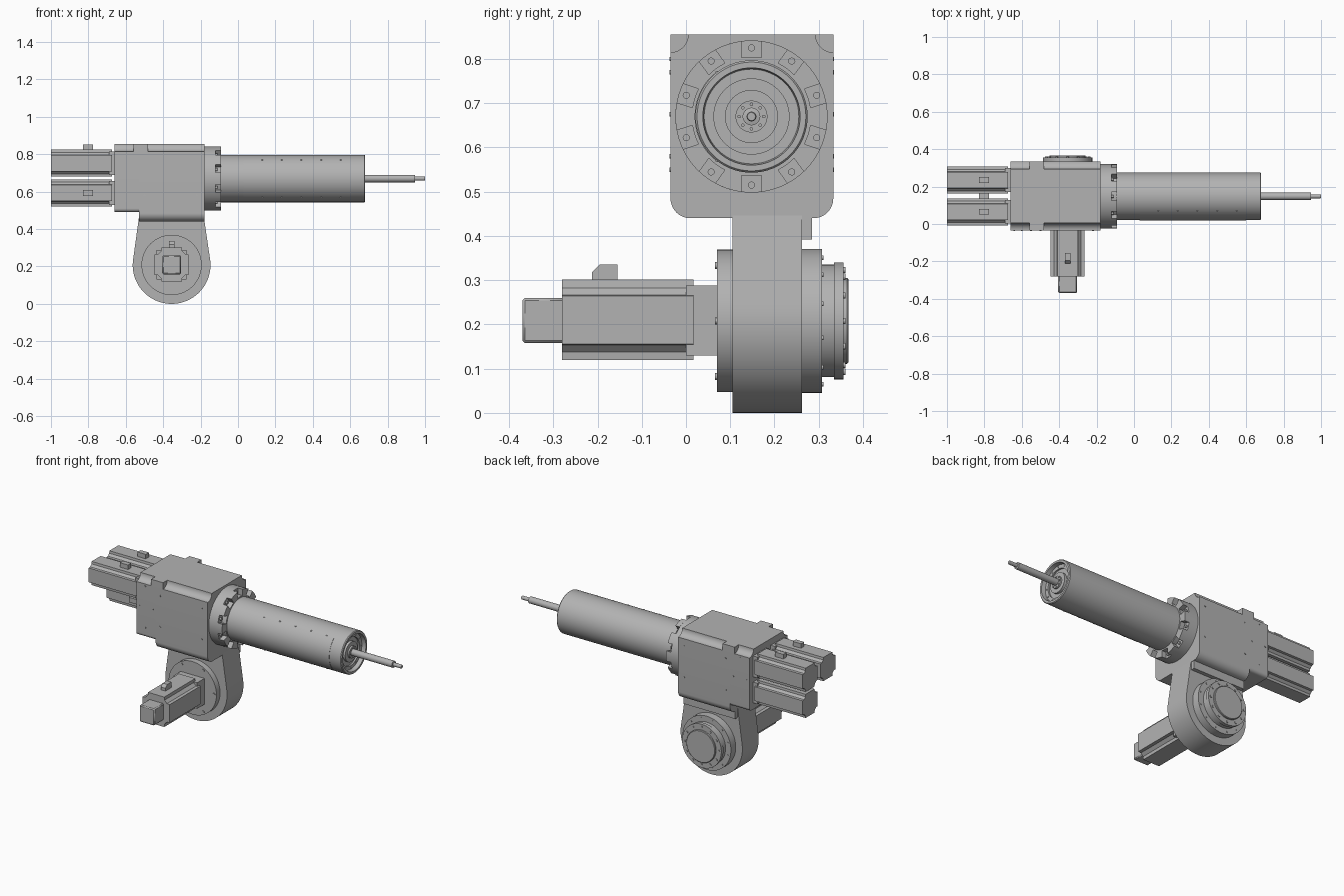
import bpy, bmesh
from math import sin, cos, pi, radians

cube = bpy.data.objects.get("Cube")
if cube:
    bpy.data.objects.remove(cube, do_unlink=True)

GREY = (0.45, 0.45, 0.45, 1)
mat = bpy.data.materials.new("machine_grey")
mat.use_nodes = True
mat.diffuse_color = GREY
mat.node_tree.nodes["Principled BSDF"].inputs["Base Color"].default_value = GREY
parts = []

# Map profile coordinates (u, v) and depth w to world space for an extrusion axis
AXES = {"x": lambda u, v, w: (w, u, v),
        "y": lambda u, v, w: (u, w, v),
        "z": lambda u, v, w: (u, v, w)}


def finish(name, bm):
    bmesh.ops.recalc_face_normals(bm, faces=bm.faces)
    mesh = bpy.data.meshes.new(name)
    bm.to_mesh(mesh)
    bm.free()
    mesh.materials.append(mat)
    ob = bpy.data.objects.new(name, mesh)
    bpy.context.collection.objects.link(ob)
    parts.append(ob)
    return ob


def prism(name, axis, pts, a, b):
    bm = bmesh.new()
    place = AXES[axis]
    lo, hi = [[bm.verts.new(place(u, v, w)) for u, v in pts] for w in (a, b)]
    bm.faces.new(lo)
    bm.faces.new(hi)
    for i in range(len(pts)):
        j = (i + 1) % len(pts)
        bm.faces.new((lo[i], lo[j], hi[j], hi[i]))
    return finish(name, bm)


def arc(u, v, r, start, end, n=12):
    return [(u + r * cos(radians(start + (end - start) * i / n)),
             v + r * sin(radians(start + (end - start) * i / n))) for i in range(n + 1)]


def rect(u0, u1, v0, v1):
    return [(u0, v0), (u1, v0), (u1, v1), (u0, v1)]


def lathe(name, axis, u, v, profile, n=64):
    """Turn (radius, position) pairs about an axis; both ends are closed."""
    bm = bmesh.new()
    place = AXES[axis]
    rings = [[bm.verts.new(place(u + r * cos(2 * pi * i / n), v + r * sin(2 * pi * i / n), w))
              for i in range(n)] for r, w in profile]
    for p, q in zip(rings, rings[1:]):
        for i in range(n):
            j = (i + 1) % n
            bm.faces.new((p[i], p[j], q[j], q[i]))
    bm.faces.new(rings[0])
    bm.faces.new(rings[-1])
    return finish(name, bm)


def disc(name, axis, u, v, r, a, b, n=64):
    return lathe(name, axis, u, v, [(r, a), (r, b)], n)


def bolt_ring(name, axis, u, v, radius, count, r, a, b, start=0):
    for i in range(count):
        t = radians(start + 360 * i / count)
        disc(name, axis, u + radius * cos(t), v + radius * sin(t), r, a, b, 12)


def motor_section(u, v, s):
    """Square of half-width s with notched corners."""
    corner = [(1, .6), (.8, .62), (.62, .8), (.6, 1)]
    pts = []
    for _ in range(4):
        pts += [(u + s * p, v + s * q) for p, q in corner]
        corner = [(-q, p) for p, q in corner]
    return pts


# Main housing: scalloped upper edges, rounded lower edges
Y0, Y1, TOP = -0.035, 0.333, 0.855
AY, AZ = 0.148, 0.67


def housing_section(bottom, r):
    return (arc(Y0 + r, bottom + r, r, 180, 270) + arc(Y1 - r, bottom + r, r, 270, 360)
            + arc(Y1, TOP, 0.04, 270, 180) + arc(Y0, TOP, 0.04, 360, 270))


prism("housing", "x", housing_section(0.44, 0.045), -0.53, -0.18)
prism("housing_rear", "x", housing_section(0.49, 0.02), -0.66, -0.53)
for y in (Y0, Y1 - 0.04):
    prism("corner_lug", "x", rect(y, y + 0.04, TOP - 0.04, TOP), -0.56, -0.48)
for y in (Y0, Y1):
    for x, z in [(-.6, .8), (-.5, .77), (-.22, .77), (-.64, .675), (-.55, .675),
                 (-.6, .55), (-.5, .58), (-.22, .58)]:
        disc("housing_screw", "y", x, z, 0.005, y - 0.002, y + 0.002, 12)

# Arm flange with ten bolt pockets around the rim
disc("flange_base", "x", AY, AZ, 0.172, -0.18, -0.12)
rim = []
for i in range(10):
    c = 90 + 36 * i
    rim += arc(AY, AZ, 0.135, c - 9.5, c + 9.5, 4) + arc(AY, AZ, 0.172, c + 7.5, c + 28.5, 6)
prism("flange_rim", "x", rim, -0.12, -0.09)
bolt_ring("flange_bolt", "x", AY, AZ, 0.155, 10, 0.008, -0.12, -0.11, 90)

# Arm tube with a recessed stepped end, and its long shaft
lathe("arm_tube", "x", AY, AZ, [
    (.127, -.09), (.127, .675), (.123, .68), (.11, .68), (.107, .655), (.085, .655),
    (.085, .645), (.06, .645), (.06, .66), (.036, .66), (.036, .67), (.01, .67)])
lathe("arm_shaft", "x", AY, AZ, [
    (.02, .66), (.02, .945), (.011, .947), (.011, .996), (.009, 1)], 32)
bolt_ring("tube_end_screw", "x", AY, AZ, 0.097, 12, 0.004, 0.65, 0.658)
bolt_ring("hub_screw", "x", AY, AZ, 0.028, 8, 0.004, 0.665, 0.674)

# Curved access cover on the front of the tube, with its screws
prism("tube_cover", "x", arc(AY, AZ, 0.1285, 131, 229, 24) + arc(AY, AZ, 0.12, 229, 131, 24),
      0.03, 0.6)
for i in range(5):
    for t in (128, 232):
        t = radians(t)
        disc("cover_screw", "x", AY + 0.126 * cos(t), AZ + 0.126 * sin(t), 0.004,
             0.125 + 0.105 * i, 0.133 + 0.105 * i, 12)

# Three rear drive motors, one connector each
S = 0.072
for name, y, z in [("front_upper_motor", 0.065, 0.752), ("back_upper_motor", 0.235, 0.752),
                   ("back_lower_motor", 0.235, 0.593)]:
    prism(name, "x", motor_section(y, z, S), -1, -0.675)
    f = S * 0.88
    prism(name + "_flange", "x", rect(y - f, y + f, z - f, z + f), -0.69, -0.65)
    if "upper" in name:
        plug = rect(y - .015, y + .015, z + S - .01, z + S + .027)
    else:
        plug = rect(y - S - .027, y - S + .01, z - .015, z + .015)
    prism(name + "_connector", "x", plug, -0.83, -0.775)

# Shoulder casting: round lower body tapering into a neck
CX, CZ, R = -0.355, 0.208, 0.208
prism("shoulder_body", "y", [(-0.53, 0.46)] + arc(CX, CZ, R, 170, 370, 48) + [(-0.182, 0.46)],
      0.105, 0.262)
prism("neck_step", "y", rect(-0.53, -0.182, 0.392, 0.45), 0.26, 0.285)
disc("shoulder_front_plate", "y", CX, CZ, 0.161, 0.07, 0.11)
bolt_ring("front_plate_bolt", "y", CX, CZ, 0.145, 6, 0.008, 0.066, 0.075)
lathe("shoulder_output", "y", CX, CZ, [
    (.163, .26), (.163, .308), (.127, .308), (.127, .335), (.132, .335),
    (.132, .356), (.097, .356), (.097, .364), (.094, .367)])
bolt_ring("output_bolt", "y", CX, CZ, 0.115, 12, 0.007, 0.35, 0.36)
bolt_ring("output_rim_bolt", "y", CX, CZ, 0.148, 12, 0.005, 0.3, 0.311, 15)

# Shoulder motor with flange, rear cap and connector
M = 0.091
prism("shoulder_motor", "y", motor_section(CX, 0.21, M), -0.28, 0.017)
prism("shoulder_motor_flange", "y", rect(CX - .08, CX + .08, 0.13, 0.288), 0.0, 0.075)
cap = prism("shoulder_motor_cap", "y", rect(CX - .05, CX + .05, 0.158, 0.26), -0.37, -0.27)
bevel = cap.modifiers.new("soft_edges", "BEVEL")
bevel.width = 0.006
bevel.segments = 1
prism("shoulder_motor_connector", "x", [(-.212, .29), (-.155, .29), (-.155, .335),
      (-.195, .335), (-.212, .318)], CX - 0.015, CX + 0.015)

# Smooth the turned surfaces, keep hard edges crisp
bpy.ops.object.select_all(action="DESELECT")
for ob in parts:
    ob.select_set(True)
bpy.context.view_layer.objects.active = parts[0]
bpy.ops.object.shade_smooth_by_angle(angle=radians(25))
